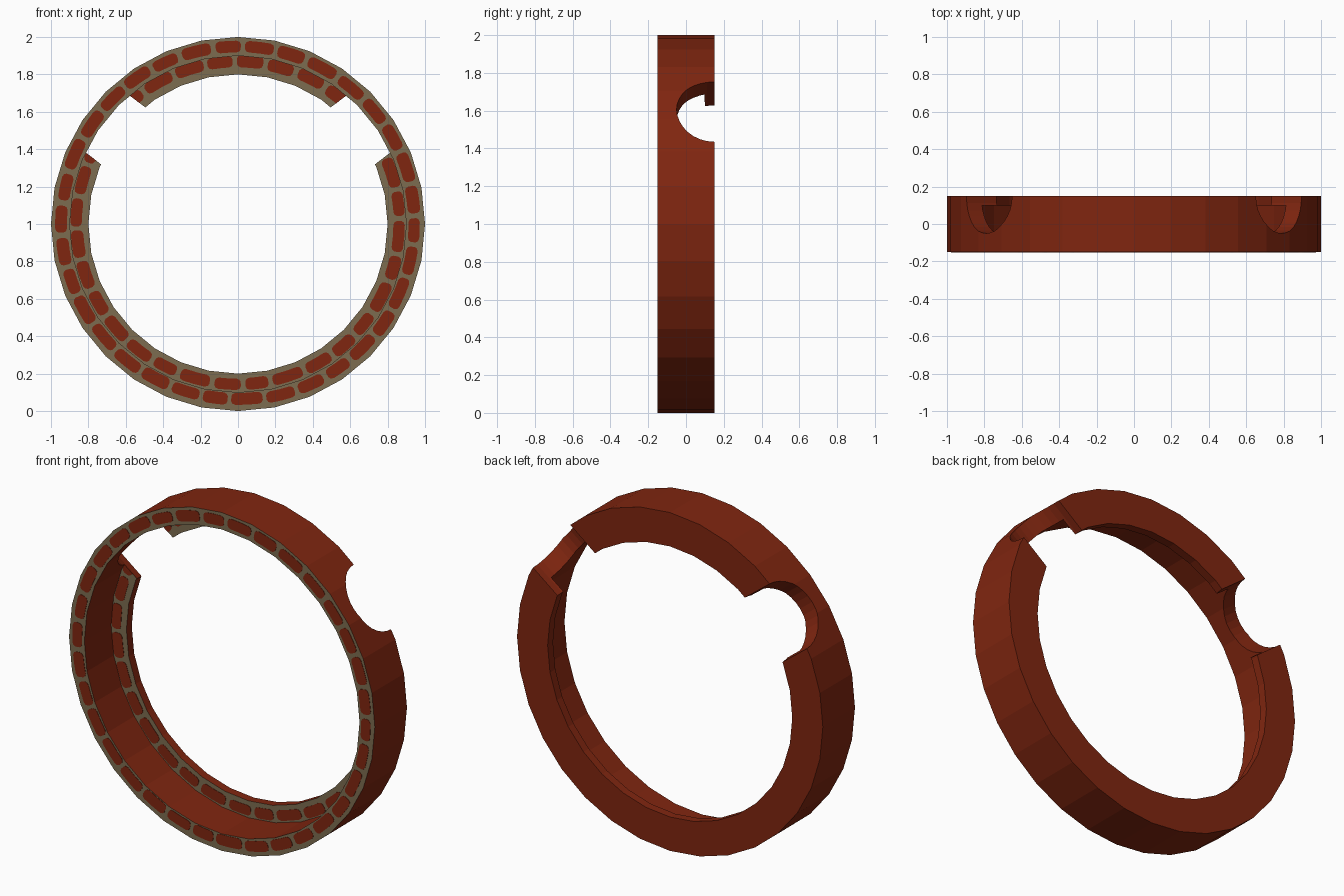
import bpy, bmesh, math, random

if "Cube" in bpy.data.objects:
    bpy.data.objects.remove(bpy.data.objects["Cube"])

random.seed(4)
SEG = 32


def material(name, rgb):
    m = bpy.data.materials.new(name)
    m.diffuse_color = (*rgb, 1)
    m.use_nodes = True
    m.node_tree.nodes["Principled BSDF"].inputs["Base Color"].default_value = m.diffuse_color
    return m


red = material("brick red", (0.215, 0.019, 0.005))
tan = material("mortar tan", (0.20, 0.15, 0.08))


def polar(a, r, y):
    return (r * math.cos(a), y, 1 + r * math.sin(a))


def make_object(name, bm, mats):
    bmesh.ops.recalc_face_normals(bm, faces=bm.faces[:])
    mesh = bpy.data.meshes.new(name)
    bm.to_mesh(mesh)
    bm.free()
    for m in mats:
        mesh.materials.append(m)
    ob = bpy.data.objects.new(name, mesh)
    bpy.context.collection.objects.link(ob)
    return ob


# L-shaped ring: deep outer wall with a thin flange at the back
profile = [(1, -.15), (1, .15), (.8, .15), (.8, .1), (.9, .1), (.9, -.15)]
bm = bmesh.new()
loops = [[bm.verts.new(polar(2 * math.pi * i / SEG, r, y)) for r, y in profile]
         for i in range(SEG)]
for i in range(SEG):
    a, b = loops[i], loops[(i + 1) % SEG]
    for j in range(6):
        k = (j + 1) % 6
        f = bm.faces.new((a[j], a[k], b[k], b[j]))
        f.material_index = 1 if j in (3, 5) else 0   # front-facing mortar
ring = make_object("ring_wall", bm, [red, tan])


# Rows of rounded bricks on the two front-facing bands
def brick_row(name, count, radius, y, phase):
    bm = bmesh.new()
    step = 2 * math.pi / count
    cuts = [step * (i + phase + random.uniform(-.08, .08)) for i in range(count)]
    cuts.append(cuts[0] + 2 * math.pi)
    for a0, a1 in zip(cuts, cuts[1:]):
        mid = (a0 + a1) / 2
        half = (a1 - a0) / 2 - random.uniform(.009, .015) / radius
        rc = radius + .006 * math.sin(mid) + random.uniform(-.003, .003)
        h = random.uniform(.030, .034)
        c = .022 / radius
        edge = [(-half, -.4), (-half + c * .3, -.8), (-half + c, -1), (0, -1),
                (half - c, -1), (half - c * .3, -.8), (half, -.4)]
        edge += [(t, -s) for t, s in reversed(edge)]
        front = [bm.verts.new(polar(mid + t, rc + s * h, y - .002)) for t, s in edge]
        back = [bm.verts.new(polar(mid + t, rc + s * h, y + .002)) for t, s in edge]
        bm.faces.new(front)
        bm.faces.new(back[::-1])
        n = len(edge)
        for i in range(n):
            j = (i + 1) % n
            bm.faces.new((front[i], back[i], back[j], front[j]))
    return make_object(name, bm, [red])


outer_bricks = brick_row("outer_bricks", 34, .944, -.15, .3)
flange_bricks = brick_row("flange_bricks", 32, .862, .1, .1)

# Two round radial notches cut into the back edge
for name, deg in (("right_notch_cutter", 37.5), ("left_notch_cutter", 142.5)):
    a = math.radians(deg)
    bpy.ops.mesh.primitive_cylinder_add(
        vertices=32, radius=.2, depth=.7,
        location=polar(a, .9, .15), rotation=(0, math.pi / 2 - a, 0))
    cutter = bpy.context.object
    cutter.name = name
    cutter.data.materials.append(red)
    cutter.hide_render = True
    cutter.display_type = 'WIRE'
    for ob in (ring, flange_bricks):
        mod = ob.modifiers.new(name, 'BOOLEAN')
        mod.operation = 'DIFFERENCE'
        mod.solver = 'EXACT'
        mod.object = cutter

# Apply the cuts and remove the cutters
for ob in (ring, flange_bricks):
    bpy.ops.object.select_all(action='DESELECT')
    ob.select_set(True)
    bpy.context.view_layer.objects.active = ob
    for mod in list(ob.modifiers):
        bpy.ops.object.modifier_apply(modifier=mod.name)
for name in ("right_notch_cutter", "left_notch_cutter"):
    bpy.data.objects.remove(bpy.data.objects[name])
